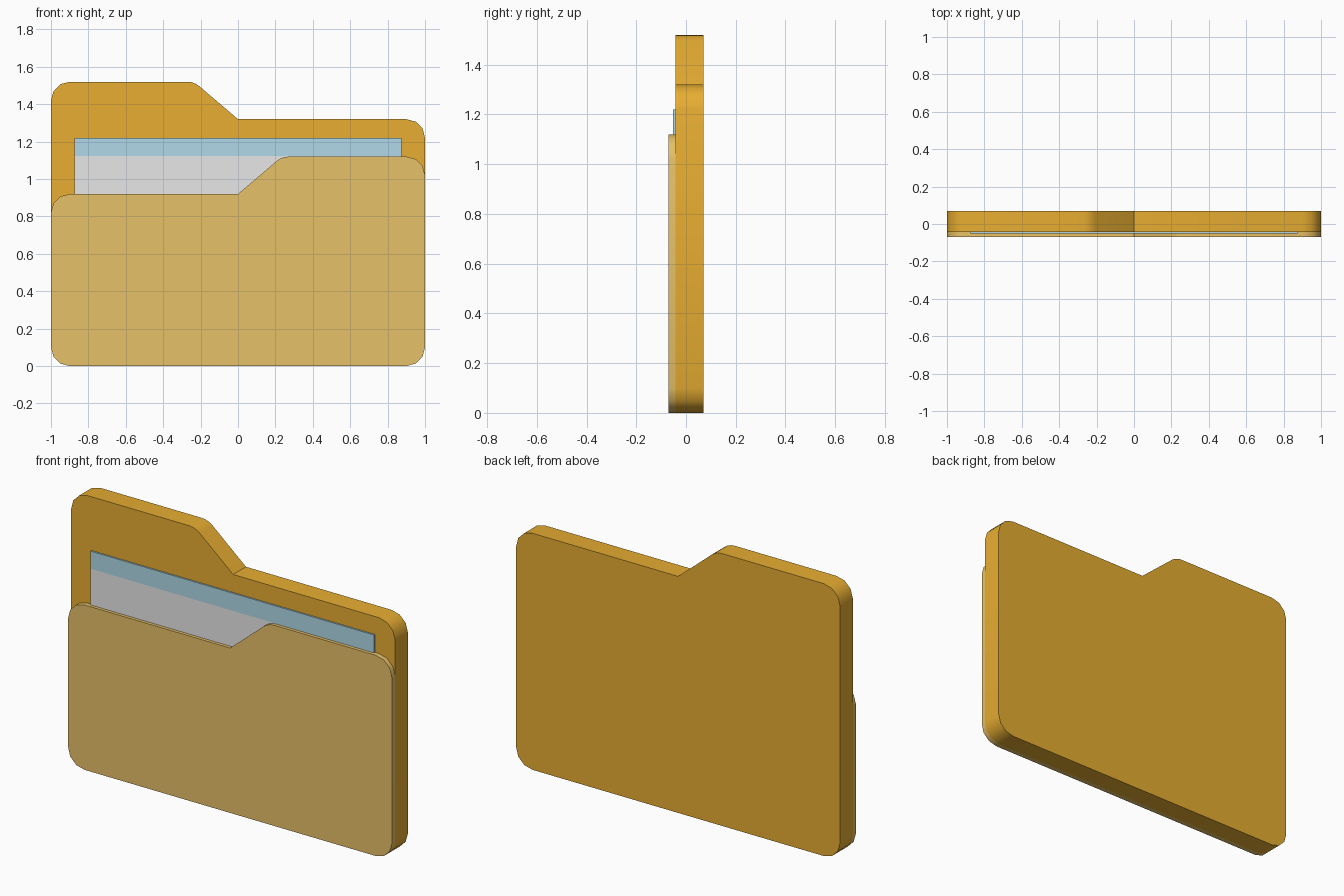
import bpy, bmesh, math
from mathutils import Vector

cube = bpy.data.objects.get("Cube")
if cube:
    bpy.data.objects.remove(cube, do_unlink=True)


def material(name, rgb):
    """Flat colour given as sRGB bytes, stored as linear values."""
    lin = [((c / 255 + 0.055) / 1.055) ** 2.4 for c in rgb]
    mat = bpy.data.materials.new(name)
    mat.use_nodes = True
    mat.diffuse_color = (*lin, 1)
    bsdf = mat.node_tree.nodes["Principled BSDF"]
    bsdf.inputs["Base Color"].default_value = (*lin, 1)
    return mat


amber = material("amber card", (240, 180, 52))
pale_amber = material("pale amber card", (242, 202, 110))
white = material("paper white", (240, 240, 240))
blue = material("paper blue", (186, 230, 245))


def finish(bm, name, mats):
    bmesh.ops.recalc_face_normals(bm, faces=bm.faces)
    mesh = bpy.data.meshes.new(name)
    bm.to_mesh(mesh)
    bm.free()
    obj = bpy.data.objects.new(name, mesh)
    bpy.context.collection.objects.link(obj)
    for m in mats:
        mesh.materials.append(m)
    return obj


def fillet(prev, corner, nxt, radius, steps=3):
    """Points of a round arc that replaces a corner."""
    a, b = (prev - corner).normalized(), (nxt - corner).normalized()
    half = a.angle(b) / 2
    start = corner + a * radius / math.tan(half)
    centre = corner + (a + b).normalized() * radius / math.sin(half)
    spoke = start - centre
    sweep = math.pi - 2 * half
    side = (b - b.dot(a) * a).normalized()
    return [centre + spoke * math.cos(sweep * i / steps)
            - a * radius * math.sin(sweep * i / steps) for i in range(steps + 1)]


def panel(name, low, high, tab_side, y_front, y_back, mat):
    """Tabbed card: the tall half is on tab_side, the sloped step ends at x = 0."""
    s = tab_side
    outline = [(-s, 0), (s, 0), (s, high), (0.235 * s, high), (0, low), (-s, low)]
    pts = [Vector(p) for p in outline]
    loop = []
    for i, p in enumerate(pts):
        if i == 4:                      # inner corner of the step stays sharp
            loop.append(p)
        else:
            loop += fillet(pts[i - 1], p, pts[(i + 1) % len(pts)], 0.1)
    bm = bmesh.new()
    face = bm.faces.new([bm.verts.new((p.x, y_front, p.y)) for p in loop])
    out = bmesh.ops.extrude_face_region(bm, geom=[face], use_keep_orig=True)
    moved = [v for v in out["geom"] if isinstance(v, bmesh.types.BMVert)]
    bmesh.ops.translate(bm, verts=moved, vec=(0, y_back - y_front, 0))
    obj = finish(bm, name, [mat])
    bpy.ops.object.select_all(action="DESELECT")
    obj.select_set(True)
    bpy.context.view_layer.objects.active = obj
    bpy.ops.object.shade_smooth_by_angle(angle=math.radians(35))


# Folder: thick back and thin front flap with the step mirrored
panel("folder_back", 1.32, 1.52, -1, -0.043, 0.07, amber)
panel("folder_front_flap", 0.92, 1.12, 1, -0.07, -0.043, pale_amber)

# Paper sheet with a blue header strip
bm = bmesh.new()
bmesh.ops.create_cube(bm, size=1)
bmesh.ops.scale(bm, verts=bm.verts, vec=(1.75, 0.009, 1.12))
bmesh.ops.translate(bm, verts=bm.verts, vec=(0, -0.0475, 0.66))
bmesh.ops.bisect_plane(bm, geom=bm.verts[:] + bm.edges[:] + bm.faces[:],
                       plane_co=(0, 0, 1.122), plane_no=(0, 0, 1))
for f in bm.faces:
    f.material_index = int(f.calc_center_median().z > 1.122)
finish(bm, "paper_sheet", [white, blue])
